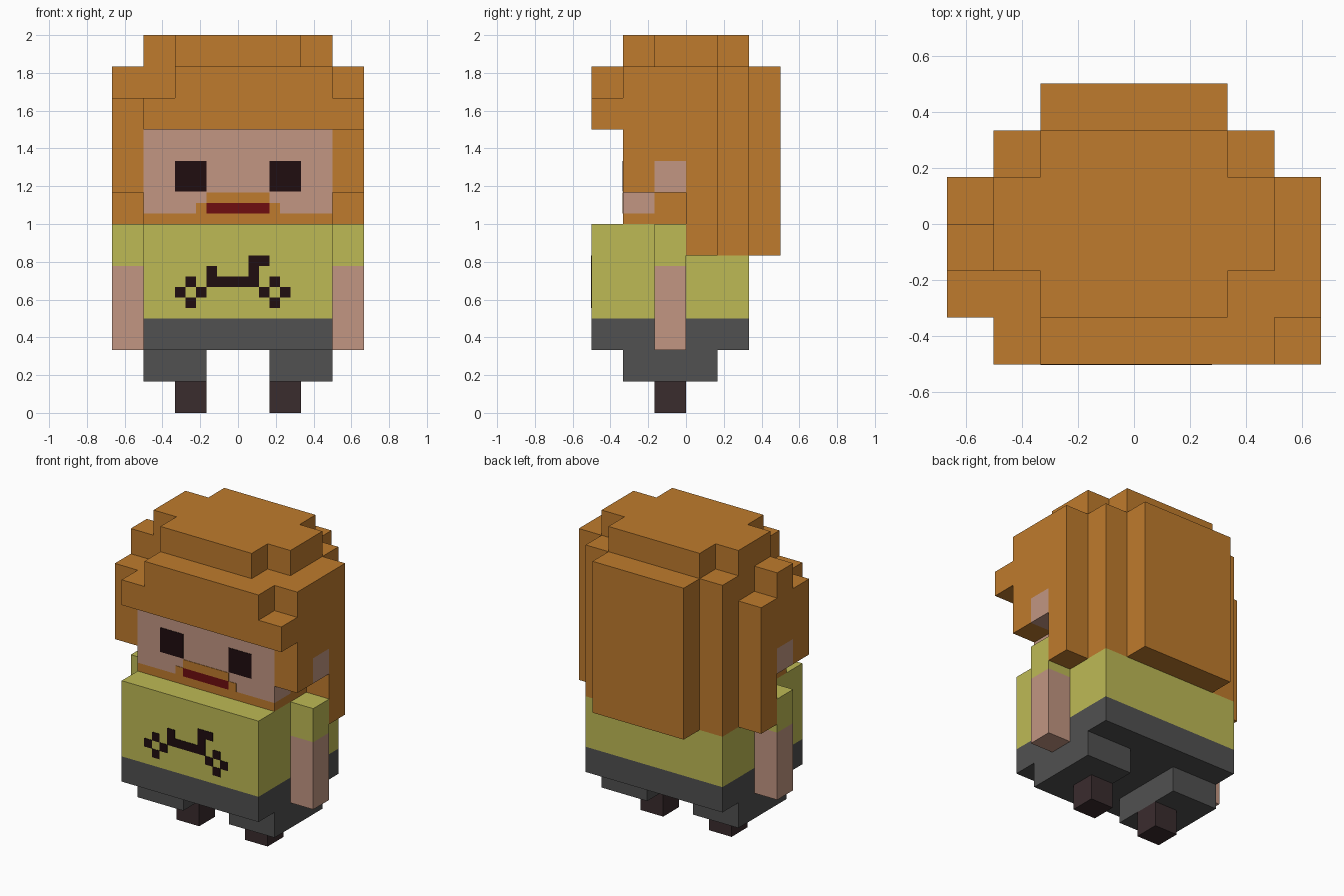
import bpy, bmesh
from itertools import product

default = bpy.data.objects.get("Cube")
if default:
    bpy.data.objects.remove(default, do_unlink=True)

U = 1 / 6       # block size
P = 1 / 18      # painted square size


def material(name, rgb):
    m = bpy.data.materials.new(name)
    m.use_nodes = True
    m.diffuse_color = (*rgb, 1)
    bsdf = m.node_tree.nodes["Principled BSDF"]
    bsdf.inputs["Base Color"].default_value = (*rgb, 1)
    bsdf.inputs["Roughness"].default_value = 0.9
    return m


HAIR = material("ginger hair", (0.521, 0.198, 0.026))
SKIN = material("skin", (0.539, 0.305, 0.223))
SHIRT = material("olive yellow", (0.515, 0.491, 0.091))
GREY = material("dark grey", (0.082, 0.082, 0.082))
SHOE = material("dark brown", (0.042, 0.025, 0.027))
BLACK = material("near black", (0.014, 0.004, 0.005))
RED = material("dark red", (0.156, 0.004, 0.005))


def finish(name, bm, mat):
    me = bpy.data.meshes.new(name)
    bm.to_mesh(me)
    bm.free()
    me.materials.append(mat)
    ob = bpy.data.objects.new(name, me)
    bpy.context.collection.objects.link(ob)
    return ob


def add_box(bm, x0, x1, y0, y1, z0, z1):
    vs = bmesh.ops.create_cube(bm, size=1)["verts"]
    for v in vs:
        v.co = (x1 if v.co.x > 0 else x0,
                y1 if v.co.y > 0 else y0,
                z1 if v.co.z > 0 else z0)


def box(name, mat, *b):
    """One box, given in block units."""
    bm = bmesh.new()
    add_box(bm, *(c * U for c in b))
    return finish(name, bm, mat)


def plates(name, mat, rects, front):
    """Thin painted plates on a front face; rects are x0, x1, z0, z1 in squares."""
    bm = bmesh.new()
    for x0, x1, z0, z1 in rects:
        add_box(bm, x0 * P, x1 * P, front * U - 0.003, front * U, z0 * P, z1 * P)
    return finish(name, bm, mat)


def cells(b):
    x0, x1, y0, y1, z0, z1 = b
    return set(product(range(x0, x1), range(y0, y1), range(z0, z1)))


def blocks(name, mat, add, cut=()):
    """Union of block boxes minus cuts, keeping only the outer skin."""
    solid = set().union(*map(cells, add))
    for b in cut:
        solid -= cells(b)
    bm = bmesh.new()
    for c in sorted(solid):
        for axis, side in product(range(3), (0, 1)):
            n = list(c)
            n[axis] += 2 * side - 1
            if tuple(n) in solid:
                continue
            a, b = (axis + 1) % 3, (axis + 2) % 3
            ring = [(0, 0), (1, 0), (1, 1), (0, 1)]
            vs = []
            for i, j in (ring if side else ring[::-1]):
                p = list(c)
                p[axis] += side
                p[a] += i
                p[b] += j
                vs.append(bm.verts.new([k * U for k in p]))
            bm.faces.new(vs)
    bmesh.ops.remove_doubles(bm, verts=bm.verts, dist=1e-4)
    bmesh.ops.dissolve_limit(bm, angle_limit=0.01, verts=bm.verts, edges=bm.edges)
    return finish(name, bm, mat)


# Limbs and ears, mirrored
for side, s in (("left", 1), ("right", -1)):
    def pair(name, mat, x0, x1, *yz):
        box(f"{side}_{name}", mat, *sorted((s * x0, s * x1)), *yz)
    pair("foot", SHOE, 1, 2, -1, 0, 0, 1)
    pair("leg", GREY, 1, 3, -2, 1, 1, 2)
    pair("arm", SKIN, 3, 4, -1, 0, 2, 14 / 3)
    pair("sleeve", SHIRT, 3, 4, -1, 0, 14 / 3, 6)
    pair("ear", SKIN, 3, 4, -1, 0, 7, 8)

# Torso
box("trousers", GREY, -3, 3, -3, 2, 2, 3)
blocks("shirt", SHIRT, [(-3, 3, -3, 2, 3, 5), (-3, 3, -3, 0, 5, 6)])

# Face and beard
box("face", SKIN, -3, 3, -2, -1, 19 / 3, 9)
box("beard", HAIR, -3, 3, -2, -1, 6, 19 / 3)

# Hair
blocks("hair", HAIR, [
    (-3, 3, -1, 1, 11, 12), (-2, 2, -2, 2, 11, 12),     # crown
    (-3, 3, -2, 2, 9, 11),                              # cap
    (-3, 3, -1, 2, 6, 9), (-3, 3, 0, 2, 5, 6),          # back of head
    (-2, 2, 2, 3, 5, 11),                               # long back panel
    (3, 4, -2, 1, 7, 11), (3, 4, 0, 1, 5, 7),           # left side
    (-4, -3, -2, 1, 7, 10), (-4, -3, -1, 0, 10, 11),    # right side
    (-4, -3, 0, 1, 5, 7),
    (-2, 3, -3, -2, 9, 11),                             # fringe
    (-3, -2, -3, -2, 9, 10), (3, 4, -3, -2, 9, 10),
], cut=[(-3, -2, -2, -1, 10, 11),                       # fringe notch
        (3, 4, -1, 0, 7, 8), (-4, -3, -1, 0, 7, 8)])    # ear openings

# Painted face details
plates("eyes", BLACK, [(-6, -3, 21.1, 24), (3, 6, 21.1, 24)], -2)
plates("mouth", RED, [(-3, 3, 19, 20)], -2)
plates("moustache", HAIR, [(-3, 3, 20, 21), (-4, -3, 19, 20), (3, 4, 19, 20)], -2)

# Abstract shirt pattern
dots = [(c + dx, 11 + dz) for c in (-5, 3) for dx, dz in ((-1, 0), (1, 0), (0, 1), (0, -1))]
pattern = [(x, x + 1, z, z + 1) for x, z in dots]
pattern += [(-3, 2, 12, 13), (-3, -2, 13, 14), (1, 2, 13, 14), (1, 3, 14, 15)]
plates("shirt_pattern", BLACK, pattern, -3)
